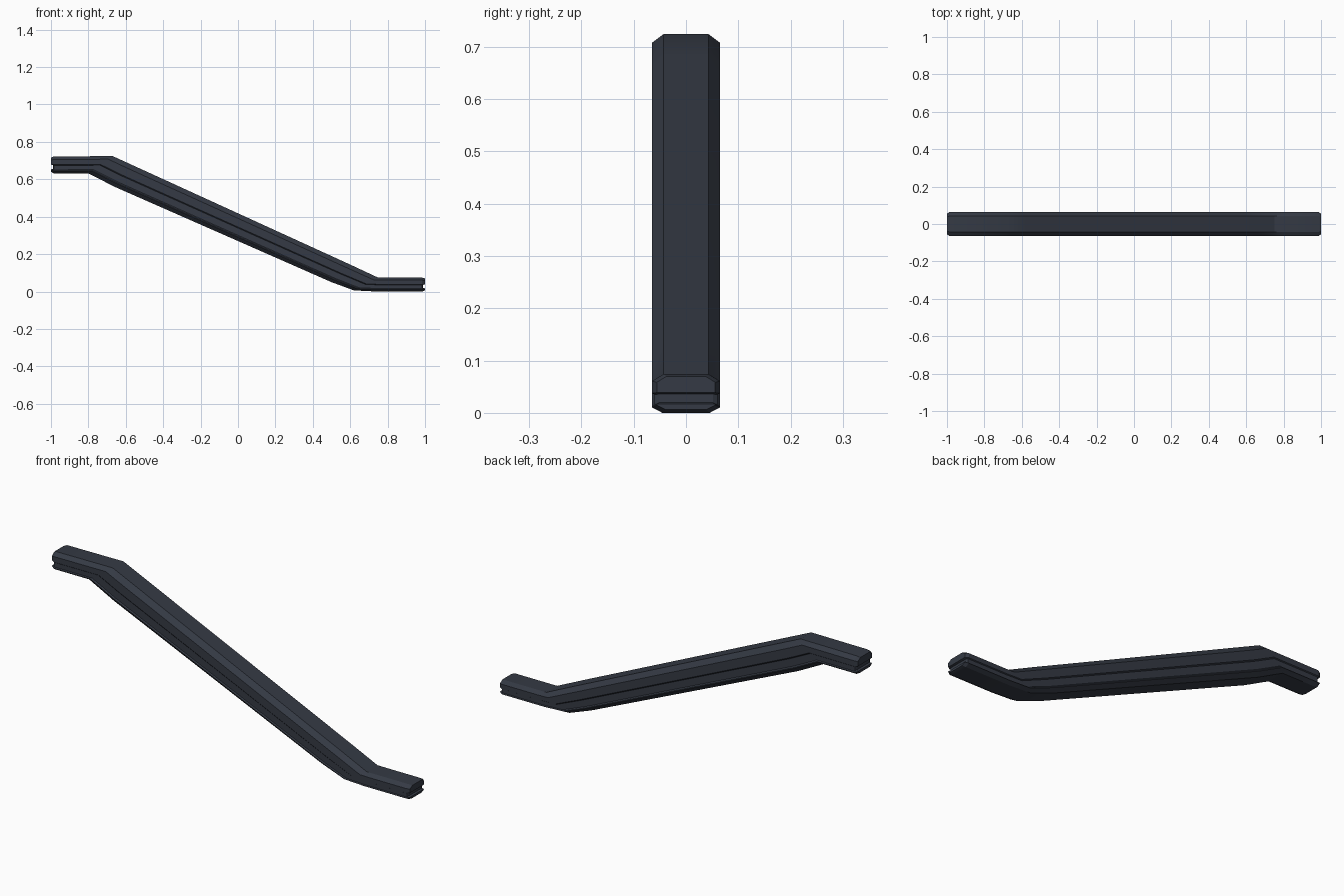
import bpy, bmesh, math

if "Cube" in bpy.data.objects:
    bpy.data.objects.remove(bpy.data.objects["Cube"])

slate = bpy.data.materials.new("dark slate")
slate.diffuse_color = (0.035, 0.042, 0.058, 1)
slate.use_nodes = True
slate.node_tree.nodes["Principled BSDF"].inputs["Base Color"].default_value = slate.diffuse_color

# Half cross-section: (half width, height fraction), bottom to top, with side groove
half = [(0.045, 0.0), (0.065, 0.14), (0.065, 0.17), (0.060, 0.21), (0.060, 0.47),
        (0.065, 0.51), (0.065, 0.82), (0.043, 1.0)]
profile = [(y, t, g) for (y, t), g in zip(half, [0, 0, 0, 1, 1, 0, 0, 0])]
profile += [(-y, t, g) for y, t, g in reversed(profile)]

# Stations: bottom x, bottom z, top x, top z, width scale, groove depth on the end face
stations = [
    (-1.0, 0.640, -1.0, 0.716, 0.86, 0.010),
    (-0.985, 0.632, -0.985, 0.722, 1, 0),
    (-0.80, 0.632, -0.67, 0.724, 1, 0),
    (-0.66, 0.560, -0.58, 0.683, 1, 0),
    (0.50, 0.050, 0.60, 0.144, 1, 0),
    (0.62, 0.006, 0.75, 0.074, 1, 0),
    (0.74, 0.0, 0.80, 0.074, 1, 0),
    (0.985, 0.0, 0.985, 0.074, 1, 0),
    (1.0, 0.006, 1.0, 0.070, 0.86, -0.010),
]

# Handrail: loft the profile through the stations
bm = bmesh.new()
rings = []
for bx, bz, tx, tz, s, notch in stations:
    rings.append([bm.verts.new((bx + (tx - bx) * t + notch * g, y * s,
                                bz + (tz - bz) * t)) for y, t, g in profile])
n = len(profile)
for a, b in zip(rings, rings[1:]):
    for i in range(n):
        j = (i + 1) % n
        bm.faces.new((a[i], a[j], b[j], b[i]))

# End caps: strips across the width so the groove carries round the ends
for r in (rings[0], rings[-1]):
    for i in range(n // 2 - 1):
        bm.faces.new((r[i], r[i + 1], r[n - 2 - i], r[n - 1 - i]))
bmesh.ops.recalc_face_normals(bm, faces=bm.faces)

mesh = bpy.data.meshes.new("handrail")
bm.to_mesh(mesh)
bm.free()
mesh.materials.append(slate)
rail = bpy.data.objects.new("handrail", mesh)
bpy.context.collection.objects.link(rail)
bpy.context.view_layer.objects.active = rail
rail.select_set(True)
bpy.ops.object.shade_smooth_by_angle(angle=math.radians(25))
